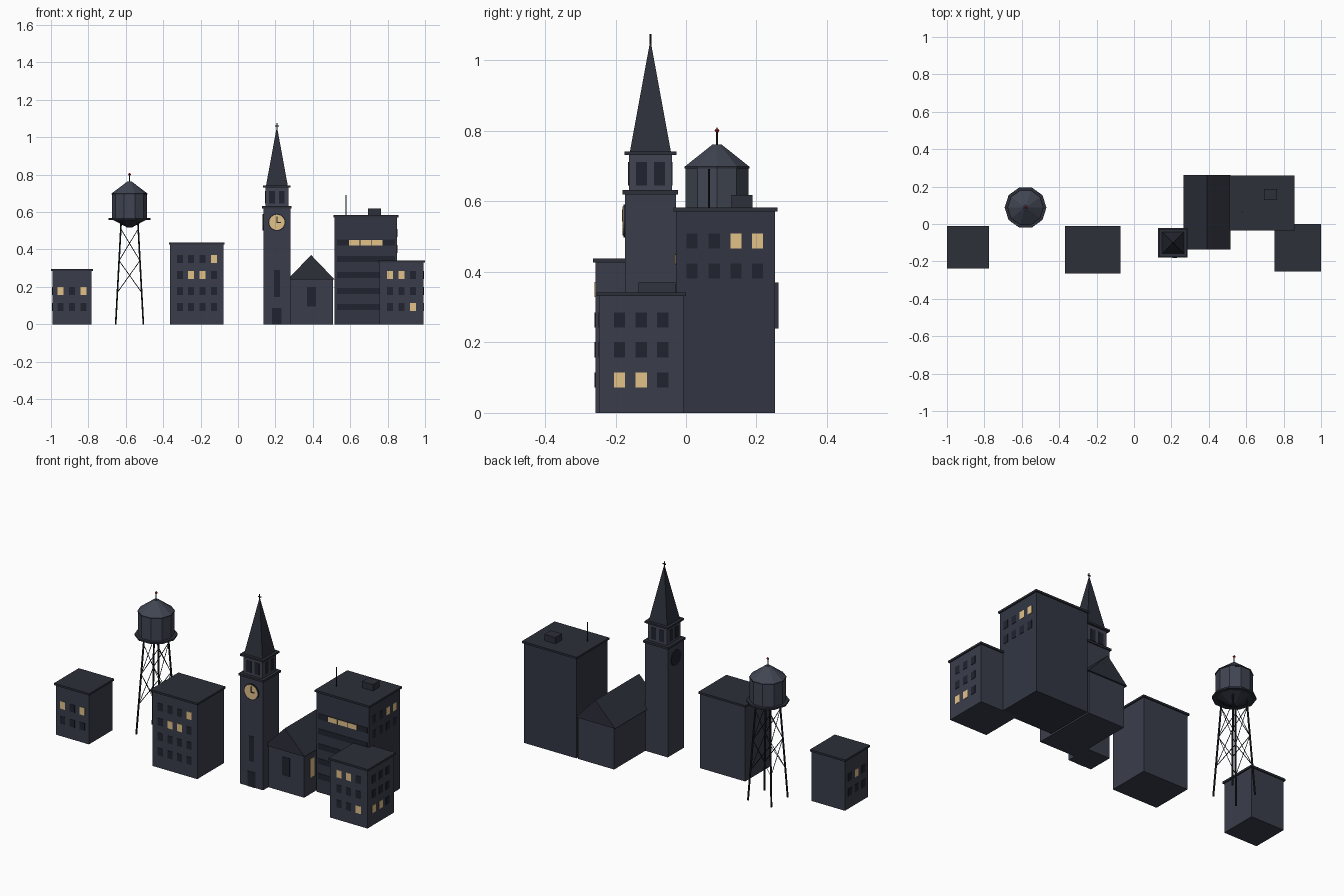
import bpy, bmesh, math
from mathutils import Vector, Matrix

if "Cube" in bpy.data.objects:
    bpy.data.objects.remove(bpy.data.objects["Cube"])


def material(name, r, g, b):
    m = bpy.data.materials.new(name)
    m.diffuse_color = (r, g, b, 1)
    m.use_nodes = True
    m.node_tree.nodes["Principled BSDF"].inputs["Base Color"].default_value = m.diffuse_color
    return m


WALL = material("slate_wall", 0.042, 0.048, 0.070)
WALL_DARK = material("dark_slate_wall", 0.032, 0.037, 0.056)
ROOF = material("roof", 0.026, 0.029, 0.042)
TANK = material("tank_metal", 0.052, 0.060, 0.085)
DARK = material("dark_glass", 0.015, 0.017, 0.028)
METAL = material("black_metal", 0.012, 0.014, 0.020)
LIT = material("lit_glass", 0.76, 0.54, 0.25)
RED = material("red_beacon", 0.45, 0.02, 0.02)


def finish(bm, name, mat):
    bmesh.ops.recalc_face_normals(bm, faces=bm.faces[:])
    me = bpy.data.meshes.new(name)
    bm.to_mesh(me)
    bm.free()
    me.materials.append(mat)
    ob = bpy.data.objects.new(name, me)
    bpy.context.collection.objects.link(ob)
    return ob


def box(name, x, y, z, mat):
    """Box from (min, max) pairs."""
    bm = bmesh.new()
    bmesh.ops.create_cube(bm, size=1)
    for v in bm.verts:
        v.co = [(a + b) / 2 + c * (b - a) for (a, b), c in zip((x, y, z), v.co)]
    return finish(bm, name, mat)


def frustum(name, a, b, r1, r2, sides, mat, turn=0.0):
    """Cone or cylinder between two points."""
    a, b = Vector(a), Vector(b)
    bm = bmesh.new()
    bmesh.ops.create_cone(bm, cap_ends=True, segments=sides, radius1=r1,
                          radius2=r2, depth=(b - a).length)
    q = Vector((0, 0, 1)).rotation_difference(b - a).to_matrix().to_4x4()
    m = Matrix.Translation((a + b) / 2) @ q @ Matrix.Rotation(turn, 4, 'Z')
    bmesh.ops.transform(bm, matrix=m, verts=bm.verts[:])
    return finish(bm, name, mat)


def panel(name, face, at, u, z, w, h, mat, out=0.002):
    """Thin pane on a wall; face is the wall's axis, at its plane."""
    plane = (at - out, at + out)
    span = (u - w / 2, u + w / 2)
    zz = (z - h / 2, z + h / 2)
    if face == 'y':
        return box(name, span, plane, zz, mat)
    return box(name, plane, span, zz, mat)


def windows(name, face, at, cols, rows, lit):
    for j, z in enumerate(rows):
        for i, u in enumerate(cols):
            panel(f"{name}_window", face, at, u, z, 0.032, 0.043,
                  LIT if (i, j) in lit else DARK)


def block(name, x, y, top, mat, lip=0.007):
    """Flat-roofed building with a slightly wider roof slab."""
    box(f"{name}_walls", x, y, (0, top - 0.011), mat)
    box(f"{name}_roof", (x[0] - lip, x[1] + lip), (y[0] - lip, y[1] + lip),
        (top - 0.011, top), ROOF)


ROWS = [0.093, 0.179, 0.264, 0.350]

# Small house on the left
block("small_house", (-0.993, -0.783), (-0.230, -0.019), 0.295, WALL)
windows("small_house_front", 'y', -0.230, [-0.949, -0.888, -0.825], ROWS[:2], {(0, 1), (2, 1)})
windows("small_house_side", 'x', -0.993, [-0.185, -0.125, -0.065], ROWS[:2], {(1, 1)})

# Apartment block
block("apartments", (-0.363, -0.078), (-0.257, -0.017), 0.438, WALL)
windows("apartments_front", 'y', -0.257, [-0.311, -0.250, -0.190, -0.129], ROWS,
        {(3, 3), (1, 2), (2, 2)})

# Corner building on the right
block("corner_building", (0.757, 0.993), (-0.247, -0.007), 0.342, WALL)
windows("corner_front", 'y', -0.247, [0.813, 0.874, 0.936], ROWS[:3], {(0, 2), (1, 2), (2, 0)})
windows("corner_side", 'x', 0.993, [-0.189, -0.127, -0.066], ROWS[:3], {(0, 0), (1, 0)})

# Tall office with ribbon windows
block("office", (0.517, 0.850), (-0.028, 0.253), 0.583, WALL_DARK)
for z in ROWS + [0.436]:
    panel("office_ribbon_window", 'y', -0.028, 0.6835, z, 0.310, 0.032, DARK)
for x in (0.622, 0.684, 0.745):
    panel("office_lit_pane", 'y', -0.030, x, 0.436, 0.057, 0.028, LIT)
windows("office_side", 'x', 0.850, [0.017, 0.080, 0.142, 0.203], [0.403, 0.488], {(2, 1), (3, 1)})
box("office_roof_unit", (0.695, 0.765), (0.129, 0.188), (0.58, 0.619), ROOF)
frustum("office_antenna", (0.578, 0.065, 0.58), (0.578, 0.065, 0.692), 0.003, 0.003, 6, METAL)

# Church hall with a solid gable roof
box("hall_walls", (0.278, 0.507), (-0.126, 0.253), (0, 0.243), WALL)
bm = bmesh.new()
tri = bm.faces.new([bm.verts.new((x, -0.135, z))
                    for x, z in ((0.265, 0.240), (0.516, 0.240), (0.391, 0.370))])
# Keep the first gable so the prism is closed
ext = bmesh.ops.extrude_face_region(bm, geom=[tri], use_keep_orig=True)
bmesh.ops.translate(bm, vec=(0, 0.397, 0),
                    verts=[g for g in ext["geom"] if isinstance(g, bmesh.types.BMVert)])
finish(bm, "hall_roof", ROOF)
panel("hall_front_window", 'y', -0.126, 0.392, 0.147, 0.048, 0.106, DARK)
panel("hall_side_window", 'x', 0.507, -0.053, 0.147, 0.040, 0.106, LIT)

# Clock tower, stacked square stages
CX, CY = 0.208, -0.101


def stage(name, half, z0, z1, mat):
    box(name, (CX - half, CX + half), (CY - half, CY + half), (z0, z1), mat)


stage("tower_shaft", 0.0725, 0, 0.622, WALL)
stage("tower_cornice", 0.079, 0.620, 0.632, ROOF)
stage("belfry", 0.061, 0.632, 0.733, TANK)
stage("belfry_cornice", 0.074, 0.732, 0.742, ROOF)
for s in (-1, 1):
    for o in (-0.0255, 0.0255):
        panel("belfry_opening", 'y', CY + s * 0.061, CX + o, 0.679, 0.031, 0.067, DARK)
        panel("belfry_opening", 'x', CX + s * 0.061, CY + o, 0.679, 0.031, 0.067, DARK)
frustum("spire", (CX, CY, 0.742), (CX, CY, 1.053), 0.058 * math.sqrt(2), 0.0015, 4,
        ROOF, math.pi / 4)
frustum("finial", (CX, CY, 1.03), (CX, CY, 1.075), 0.0025, 0.0025, 6, METAL)
box("finial_bar", (CX - 0.010, CX + 0.010), (CY - 0.002, CY + 0.002), (1.058, 1.063), METAL)
front = CY - 0.0725
panel("tower_door", 'y', front, CX, 0.0435, 0.050, 0.087, DARK)
panel("tower_slit_window", 'y', front, CX, 0.218, 0.031, 0.144, DARK)

# Clock on the front, dark dial on the left side
frustum("clock_rim", (CX, front + 0.003, 0.545), (CX, front - 0.004, 0.545), 0.047, 0.047, 24, DARK)
frustum("clock_face", (CX, front, 0.545), (CX, front - 0.006, 0.545), 0.041, 0.041, 24, LIT)
panel("clock_minute_hand", 'y', front - 0.006, CX, 0.560, 0.005, 0.034, METAL)
panel("clock_hour_hand", 'y', front - 0.006, CX + 0.010, 0.545, 0.024, 0.005, METAL)
left = CX - 0.0725
frustum("side_dial", (left + 0.003, CY, 0.545), (left - 0.004, CY, 0.545), 0.045, 0.045, 24, DARK)

# Water tower: ten-sided tank, flat deck, cone roof and bowl
WX, WY = -0.580, 0.088


def ring(name, z0, z1, r1, r2, mat, sides=10):
    frustum(name, (WX, WY, z0), (WX, WY, z1), r1, r2, sides, mat, math.pi / 2)


ring("tank_bowl", 0.517, 0.560, 0.012, 0.092, ROOF)
ring("tank_deck", 0.558, 0.567, 0.112, 0.112, ROOF)
ring("tank_drum", 0.566, 0.697, 0.094, 0.094, TANK)
ring("tank_roof_rim", 0.694, 0.699, 0.097, 0.097, ROOF)
ring("tank_roof", 0.699, 0.762, 0.096, 0.013, TANK)
ring("beacon_rod", 0.76, 0.80, 0.003, 0.003, METAL, 6)
ring("beacon_lower", 0.792, 0.801, 0.0005, 0.008, RED, 6)
ring("beacon_upper", 0.801, 0.810, 0.008, 0.0005, RED, 6)


# Splayed legs with two tiers of cross bracing
def leg_point(k, z):
    r = 0.074 - 0.030 * z / 0.56
    sx, sy = ((-1, -1), (1, -1), (1, 1), (-1, 1))[k % 4]
    return (WX + sx * r, WY + sy * r, z)


for k in range(4):
    frustum("tower_leg", leg_point(k, 0), leg_point(k, 0.56), 0.005, 0.005, 6, METAL)
    for z0, z1 in ((0.17, 0.34), (0.34, 0.51)):
        frustum("cross_brace", leg_point(k, z0), leg_point(k + 1, z1), 0.002, 0.002, 4, METAL)
        frustum("cross_brace", leg_point(k + 1, z0), leg_point(k, z1), 0.002, 0.002, 4, METAL)
